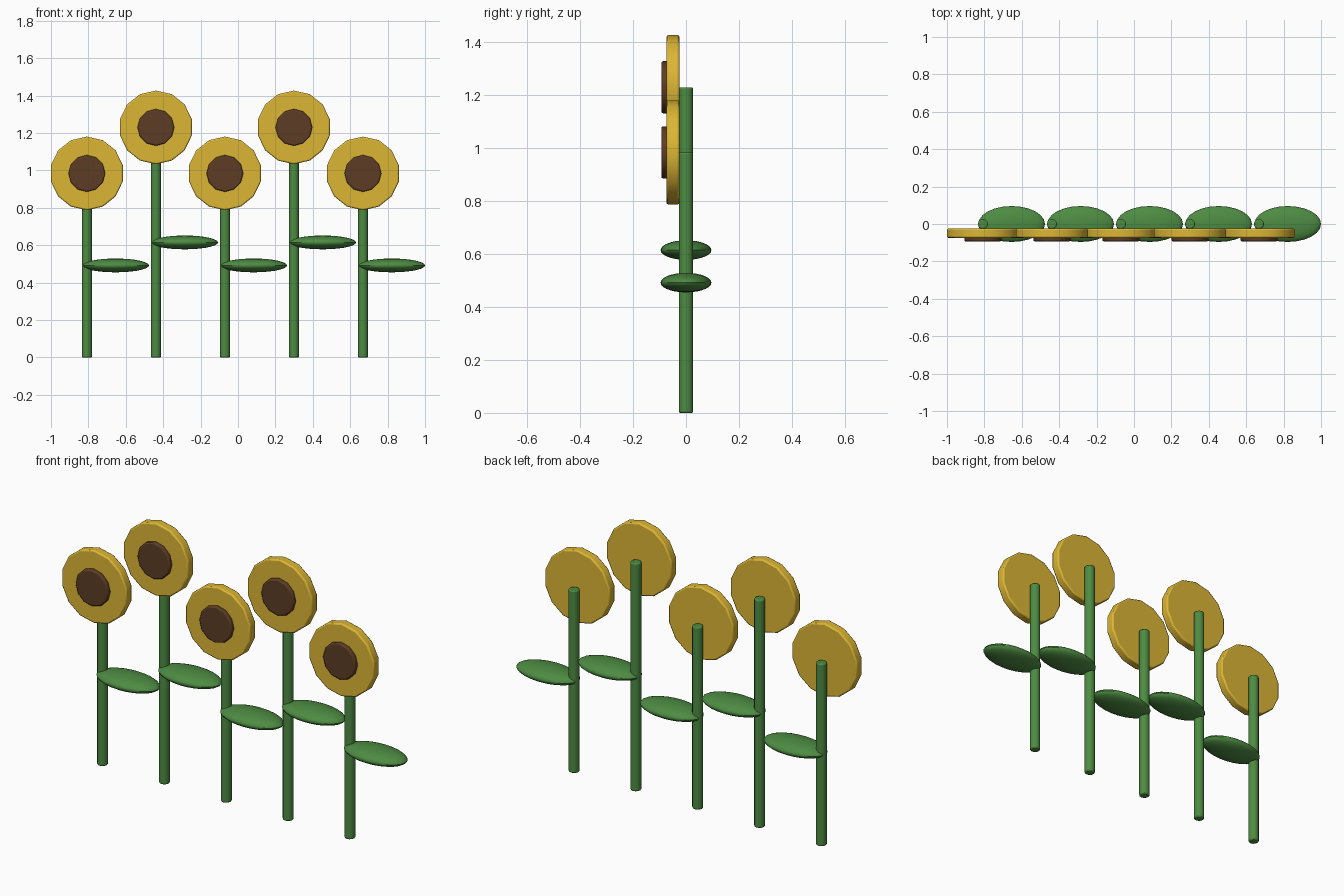
import bpy
import math

if "Cube" in bpy.data.objects:
    bpy.data.objects.remove(bpy.data.objects["Cube"], do_unlink=True)

UNIT = 1.23            # overall scale of the flower row
SPACING = 0.3 * UNIT
FIRST_X = -0.808


def make_material(name, rgb):
    mat = bpy.data.materials.new(name)
    mat.use_nodes = True
    colour = (*rgb, 1.0)
    mat.diffuse_color = colour
    mat.node_tree.nodes["Principled BSDF"].inputs["Base Color"].default_value = colour
    return mat


green = make_material("leaf green", (0.075, 0.26, 0.055))
yellow = make_material("petal yellow", (0.72, 0.47, 0.035))
brown = make_material("seed brown", (0.11, 0.047, 0.018))


def finish(name, mat, bevel=0.0):
    ob = bpy.context.object
    ob.name = name
    ob.data.materials.append(mat)
    bpy.ops.object.transform_apply(location=False, rotation=True, scale=True)
    if bevel:
        mod = ob.modifiers.new("soft rim", 'BEVEL')
        mod.width = bevel
        mod.segments = 2
        mod.limit_method = 'ANGLE'
        mod.angle_limit = math.radians(50)
    bpy.ops.object.shade_smooth_by_angle(angle=math.radians(35))
    return ob


def disc(name, mat, sides, radius, depth, x, y, z):
    # Flat cylinder facing the front
    bpy.ops.mesh.primitive_cylinder_add(
        vertices=sides, radius=radius * UNIT, depth=depth * UNIT,
        location=(x, y * UNIT, z), rotation=(math.pi / 2, 0, 0))
    return finish(name, mat, 0.007)


def flower(number, x, height):
    # Stem
    bpy.ops.mesh.primitive_cylinder_add(
        vertices=12, radius=0.022 * UNIT, depth=height, location=(x, 0, height / 2))
    finish(f"stem_{number}", green, 0.006)
    # Flower head and seed centre
    disc(f"petal_disc_{number}", yellow, 14, 0.16, 0.04, x, -0.04, height)
    disc(f"seed_disc_{number}", brown, 12, 0.08, 0.03, x, -0.061, height)
    # Leaf halfway up, reaching to the flower's left
    bpy.ops.mesh.primitive_uv_sphere_add(
        segments=24, ring_count=14, radius=1.0,
        location=(x + 0.125 * UNIT, 0, height / 2))
    bpy.context.object.scale = (0.145 * UNIT, 0.078 * UNIT, 0.03 * UNIT)
    finish(f"leaf_{number}", green)


# Row of five, alternating short and tall
for i in range(5):
    flower(i + 1, FIRST_X + i * SPACING, UNIT * (1.0 if i % 2 else 0.8))
